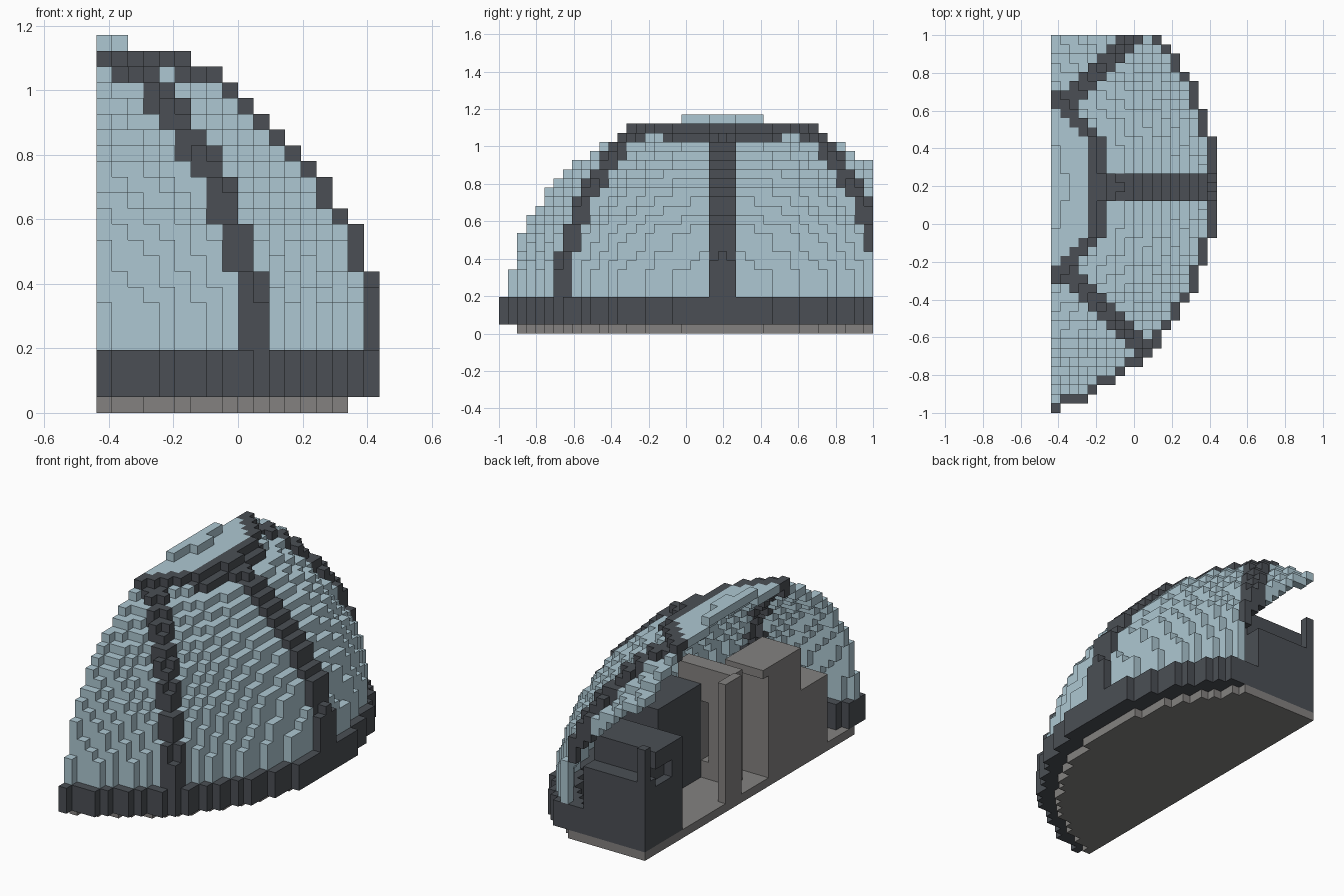
import bpy
import bmesh
from math import hypot

cube = bpy.data.objects.get("Cube")
if cube:
    bpy.data.objects.remove(cube, do_unlink=True)

NX, NY, NZ = 18, 41, 24
V = 2 / NY                      # edge of one block
DIRS = [(1, 0, 0), (-1, 0, 0), (0, 1, 0), (0, -1, 0), (0, 0, 1), (0, 0, -1)]

# outer frame radius of each layer, counted in blocks, from the ground up
RADII = [25.55] * 7 + [
    25.1, 25, 24.6, 24.4, 24.1, 23.34, 22.8, 22.2, 21.5, 20.7, 19.85,
    18.8, 17.7, 16.6, 15, 13.1, 10.06]


def offset(i, j):
    """Block distance from the dome axis."""
    return i + 8, abs(j - 24)


def radius(k):
    return RADII[max(k, 0)] if k < NZ else 0


def in_dome(i, j, k):
    return hypot(*offset(i, j)) <= radius(k) - 0.86


def hollow(i, j, k):
    return all(in_dome(i + a, j + b, k + c) for a, b, c in DIRS)


def on_frame(i, j, k):
    """Meridian ribs every 45 degrees below an octagonal ring."""
    dx, dy = offset(i, j)
    rib = (dy <= 1 and dx >= 12) or (abs(dx - dy) <= 1 and dx + dy >= 17)
    ring = (dx in (12, 13) and dx + dy <= 18) or (dx + dy in (17, 18) and dx <= 13)
    return rib or (ring and k >= 20)


cells = {}                      # block position -> part name


def box(name, x, y, z):
    for i in range(*x):
        for j in range(*y):
            for k in range(*z):
                if in_dome(i, j, k):
                    cells[i, j, k] = name


def carve(x, y, z):
    for i in range(*x):
        for j in range(*y):
            for k in range(*z):
                cells.pop((i, j, k), None)


# floor, base ring, glass shell and frame
for i in range(NX):
    for j in range(NY):
        dist = hypot(*offset(i, j))
        if dist <= 23.5:
            cells[i, j, 0] = "floor"
        for k in range(1, 4):
            if radius(k) - 3 < dist <= radius(k):
                cells[i, j, k] = "base_ring"
        for k in range(4, NZ):
            if hollow(i, j, k):
                continue
            if on_frame(i, j, k) and dist <= radius(k):
                cells[i, j, k] = "dome_frame"
            elif in_dome(i, j, k):
                cells[i, j, k] = "dome_glass"

# furniture on the open side
box("console", (0, 8), (39, 41), (1, 9))
box("console", (0, 8), (34, 39), (1, 12))
box("console", (0, 1), (40, 41), (9, 13))
carve((0, 1), (36, 39), (8, 10))
box("cabinet", (6, 13), (22, 30), (1, 12))
box("partition", (2, 9), (20, 22), (1, 14))
carve((5, 6), (20, 22), (3, 10))
box("wall_post", (0, 1), (23, 26), (1, 15))
box("tall_locker", (0, 5), (12, 18), (1, 13))
box("tall_locker", (0, 5), (12, 19), (13, 14))
box("low_locker", (0, 5), (7, 12), (1, 9))


def material(name, color):
    mat = bpy.data.materials.new(name)
    mat.use_nodes = True
    mat.diffuse_color = (*color, 1)
    bsdf = mat.node_tree.nodes["Principled BSDF"]
    bsdf.inputs["Base Color"].default_value = (*color, 1)
    bsdf.inputs["Roughness"].default_value = 0.8
    return mat


glass = material("pale_blue_glass", (0.42, 0.575, 0.645))
dark = material("dark_metal", (0.07, 0.078, 0.09))
grey = material("warm_grey", (0.23, 0.222, 0.216))
MATS = {"dome_glass": glass, "dome_frame": dark, "base_ring": dark,
        "console": dark, "cabinet": dark}


def corners(cell, d):
    """Four corners of the block side facing d, wound outwards."""
    axis = next(n for n in range(3) if d[n])
    u, w = (axis + 1) % 3, (axis + 2) % 3
    loop = [(0, 0), (1, 0), (1, 1), (0, 1)]
    if d[axis] < 0:
        loop.reverse()
    for a, b in loop:
        p = list(cell)
        p[axis] += d[axis] > 0
        p[u] += a
        p[w] += b
        yield tuple(p)


# one mesh per part, keeping only exposed block sides
for name in sorted(set(cells.values())):
    bm = bmesh.new()
    verts = {}
    for cell, owner in cells.items():
        if owner != name:
            continue
        for d in DIRS:
            if tuple(c + e for c, e in zip(cell, d)) in cells:
                continue
            quad = []
            for p in corners(cell, d):
                if p not in verts:
                    verts[p] = bm.verts.new(((p[0] - NX / 2) * V,
                                             (p[1] - NY / 2) * V, p[2] * V))
                quad.append(verts[p])
            bm.faces.new(quad)
    mesh = bpy.data.meshes.new(name)
    bm.to_mesh(mesh)
    bm.free()
    mesh.materials.append(MATS.get(name, grey))
    bpy.context.collection.objects.link(bpy.data.objects.new(name, mesh))
